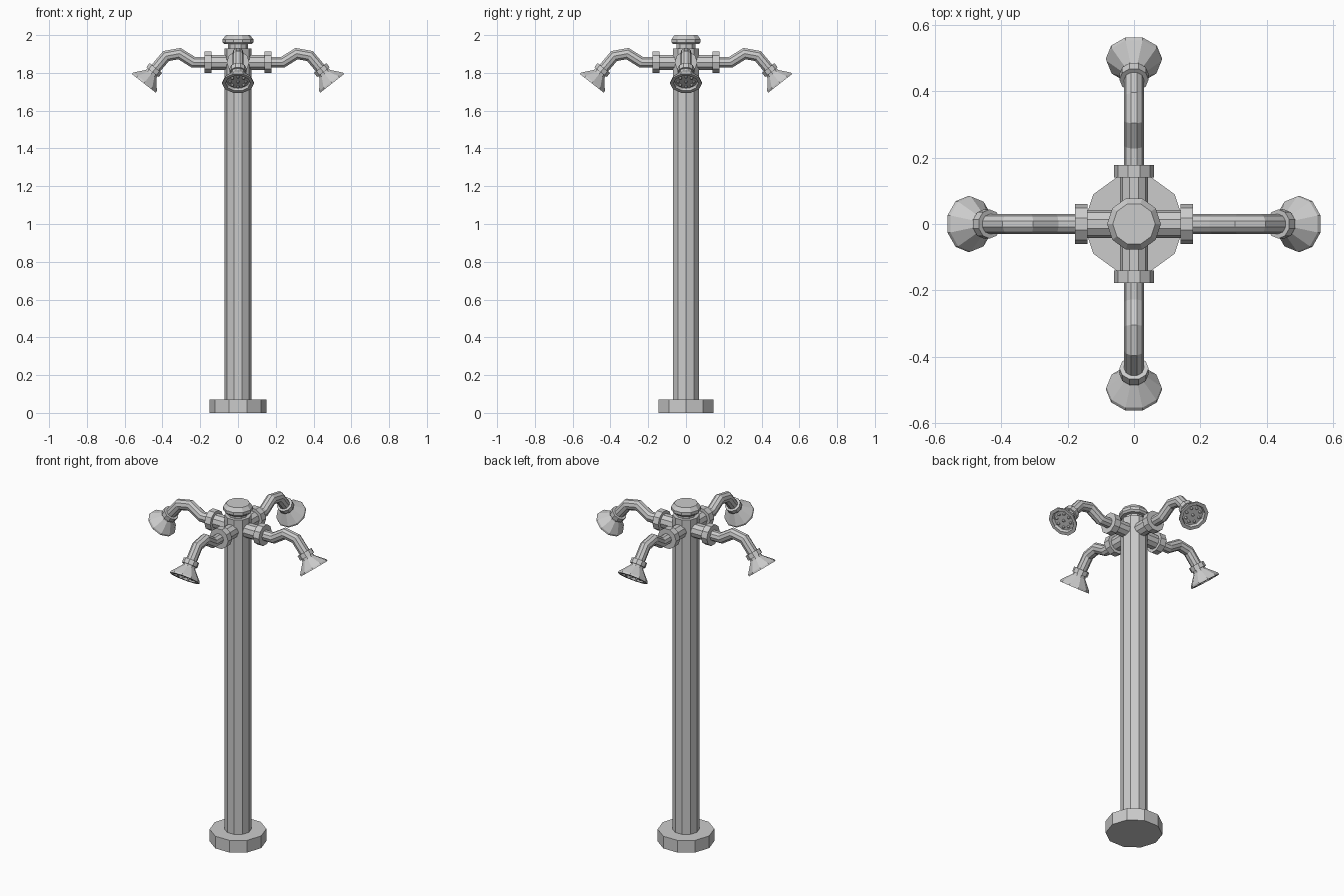
import bpy, bmesh
from math import sin, cos, pi, radians, atan2
from mathutils import Vector, Matrix

if "Cube" in bpy.data.objects:
    bpy.data.objects.remove(bpy.data.objects["Cube"])

SIDES = 10


def loft(name, rings, turn=0.0):
    """Skin rings given as (x, z, axis angle, radius, mitre stretch), then turn about z."""
    bm = bmesh.new()
    loops = []
    for x, z, ang, r, s in rings:
        loop = []
        for i in range(SIDES):
            a = 2 * pi * i / SIDES
            up = r * s * sin(a)
            loop.append(bm.verts.new((x - up * sin(ang), r * cos(a), z + up * cos(ang))))
        loops.append(loop)
    for a, b in zip(loops, loops[1:]):
        for i in range(SIDES):
            j = (i + 1) % SIDES
            bm.faces.new((a[i], a[j], b[j], b[i]))
    bm.faces.new(loops[0])
    bm.faces.new(loops[-1])
    bmesh.ops.recalc_face_normals(bm, faces=bm.faces)
    bm.transform(Matrix.Rotation(turn, 4, 'Z'))
    mesh = bpy.data.meshes.new(name)
    bm.to_mesh(mesh)
    bm.free()
    ob = bpy.data.objects.new(name, mesh)
    bpy.context.collection.objects.link(ob)
    return ob


def lathe(name, profile, origin=(0, 0), ang=pi / 2, turn=pi / 2):
    """Profile of (radius, distance) along an axis in the xz plane."""
    return loft(name, [(origin[0] + d * cos(ang), origin[1] + d * sin(ang), ang, r, 1)
                       for r, d in profile], turn)


def pipe(name, pts, r, turn):
    """Mitred pipe along points in the xz plane."""
    dirs = [atan2(b[1] - a[1], b[0] - a[0]) for a, b in zip(pts, pts[1:])]
    rings = []
    for i, (x, z) in enumerate(pts):
        a, b = dirs[max(i - 1, 0)], dirs[min(i, len(dirs) - 1)]
        rings.append((x, z, (a + b) / 2, r, 1 / cos((a - b) / 2)))
    return loft(name, rings, turn)


# Central post
lathe("base_plate", [(0.152, 0), (0.152, 0.072)])
lathe("column", [(0.072, 0.07), (0.072, 1.93)])
lathe("cap_neck", [(0.052, 1.92), (0.052, 1.96)])
lathe("cap", [(0.072, 1.952), (0.081, 1.962), (0.081, 1.978), (0.064, 2.0)])

ARM_Z = 1.856
TILT = radians(-52)
COLLAR = (0.445, 1.813)

# Four identical shower arms
for k in range(4):
    t = k * pi / 2
    lathe(f"stub_{k}", [(0.042, 0.04), (0.042, 0.145)], (0, ARM_Z), 0, t)
    lathe(f"flange_{k}", [(0.06, 0.14), (0.06, 0.178)], (0, ARM_Z), 0, t)
    pipe(f"arm_{k}", [(0.17, ARM_Z), (0.236, ARM_Z), (0.31, 1.902), (0.381, 1.889), COLLAR],
         0.03, t)
    lathe(f"collar_{k}", [(0.044, -0.016), (0.044, 0.012)], COLLAR, TILT, t)
    # Flared head with a recessed face
    lathe(f"shower_head_{k}", [(0.035, 0.005), (0.037, 0.024), (0.083, 0.076), (0.085, 0.087),
                               (0.066, 0.087), (0.06, 0.073)], COLLAR, TILT, t)
    # Small nozzles set in the face
    bm = bmesh.new()
    spots = [(0, 0)] + [(0.042 * cos(i * pi / 4), 0.042 * sin(i * pi / 4)) for i in range(8)]
    for u, v in spots:
        bmesh.ops.create_cone(bm, cap_ends=True, segments=6, radius1=0.009, radius2=0.005,
                              depth=0.014, matrix=Matrix.Translation((u, v, 0.078)))
    bm.transform(Matrix.Rotation(t, 4, 'Z')
                 @ Matrix.Translation((COLLAR[0], 0, COLLAR[1]))
                 @ Matrix.Rotation(pi / 2 - TILT, 4, 'Y'))
    mesh = bpy.data.meshes.new(f"nozzles_{k}")
    bm.to_mesh(mesh)
    bm.free()
    bpy.context.collection.objects.link(bpy.data.objects.new(f"nozzles_{k}", mesh))
